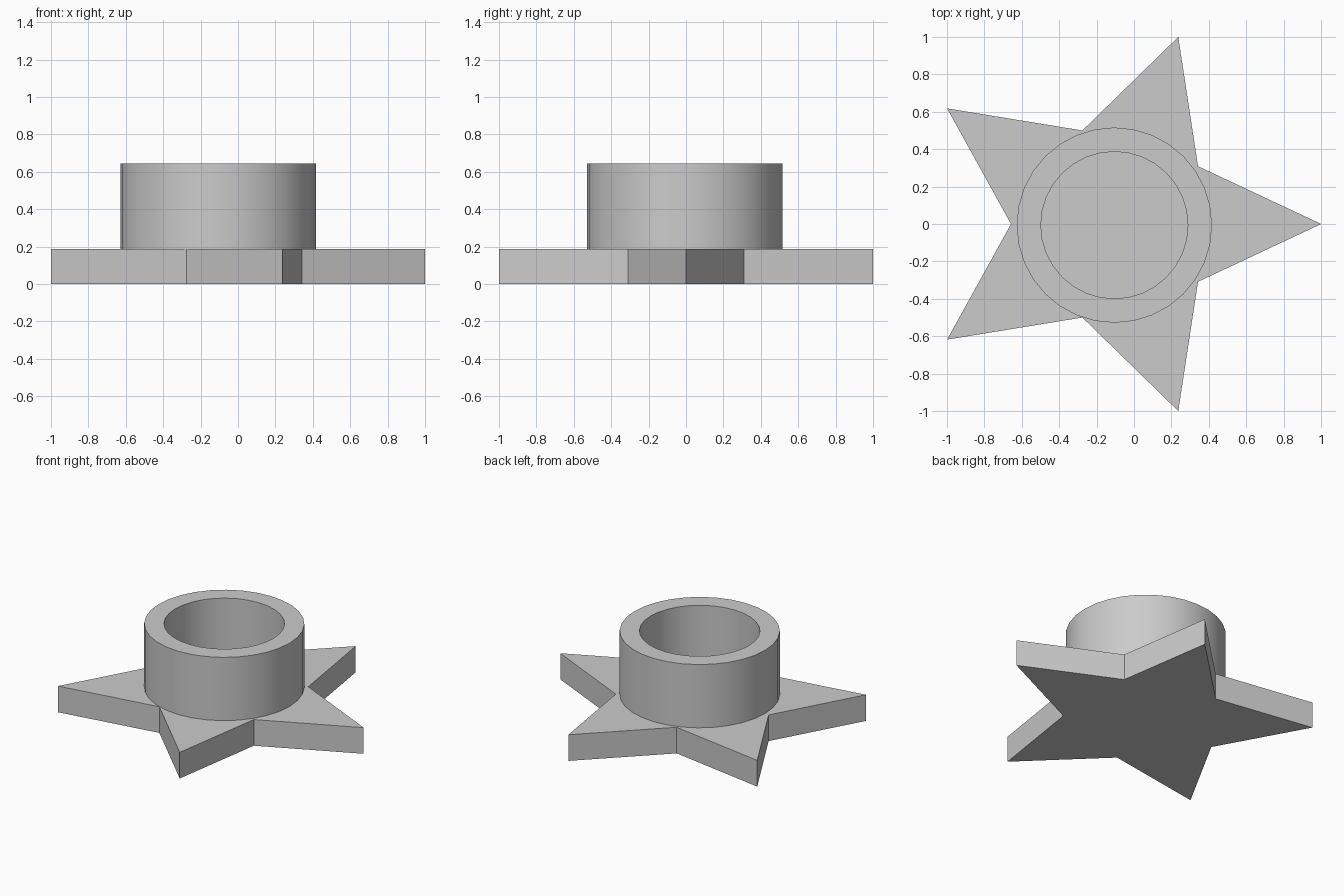
import bpy
import bmesh
from math import sin, cos, tau, radians

cube = bpy.data.objects.get("Cube")
if cube:
    bpy.data.objects.remove(cube, do_unlink=True)

CENTER_X, BASE_TOP, RING_TOP = -0.105, 0.188, 0.643

grey = bpy.data.materials.new("plain grey")
grey.use_nodes = True
color = (0.6, 0.6, 0.6, 1)
grey.diffuse_color = color
grey.node_tree.nodes["Principled BSDF"].inputs["Base Color"].default_value = color


def finish(name, bm):
    bmesh.ops.recalc_face_normals(bm, faces=bm.faces)
    mesh = bpy.data.meshes.new(name)
    bm.to_mesh(mesh)
    bm.free()
    mesh.materials.append(grey)
    obj = bpy.data.objects.new(name, mesh)
    bpy.context.collection.objects.link(obj)
    return obj


def circle(bm, count, radius, z, y=0):
    return [bm.verts.new((CENTER_X + radius * cos(tau * i / count),
                          y + radius * sin(tau * i / count), z))
            for i in range(count)]


# Star base: alternating tips and notches, slightly stretched along x
bm = bmesh.new()
outline = []
for i in range(10):
    r = 0.5 if i % 2 else 1.0
    a = tau * i / 10
    outline.append(bm.verts.new((CENTER_X + 1.1055 * r * cos(a), 1.0515 * r * sin(a), 0)))
face = bm.faces.new(outline)
top = bmesh.ops.extrude_face_region(bm, geom=[face], use_keep_orig=True)
bmesh.ops.translate(bm, vec=(0, 0, BASE_TOP),
                    verts=[v for v in top["geom"] if isinstance(v, bmesh.types.BMVert)])
finish("star_base", bm)

# Hollow ring standing on the star
bm = bmesh.new()
SIDES = 32
profile = [(0.522, BASE_TOP), (0.522, RING_TOP), (0.393, RING_TOP), (0.393, BASE_TOP)]
loops = [circle(bm, SIDES, r, z, -0.006) for r, z in profile]
for k, lower in enumerate(loops):
    upper = loops[(k + 1) % len(loops)]
    for i in range(SIDES):
        j = (i + 1) % SIDES
        bm.faces.new((lower[i], lower[j], upper[j], upper[i]))
ring = finish("ring_holder", bm)

# Smooth walls with crisp rims
bpy.ops.object.select_all(action='DESELECT')
ring.select_set(True)
bpy.context.view_layer.objects.active = ring
bpy.ops.object.shade_smooth_by_angle(angle=radians(30))
